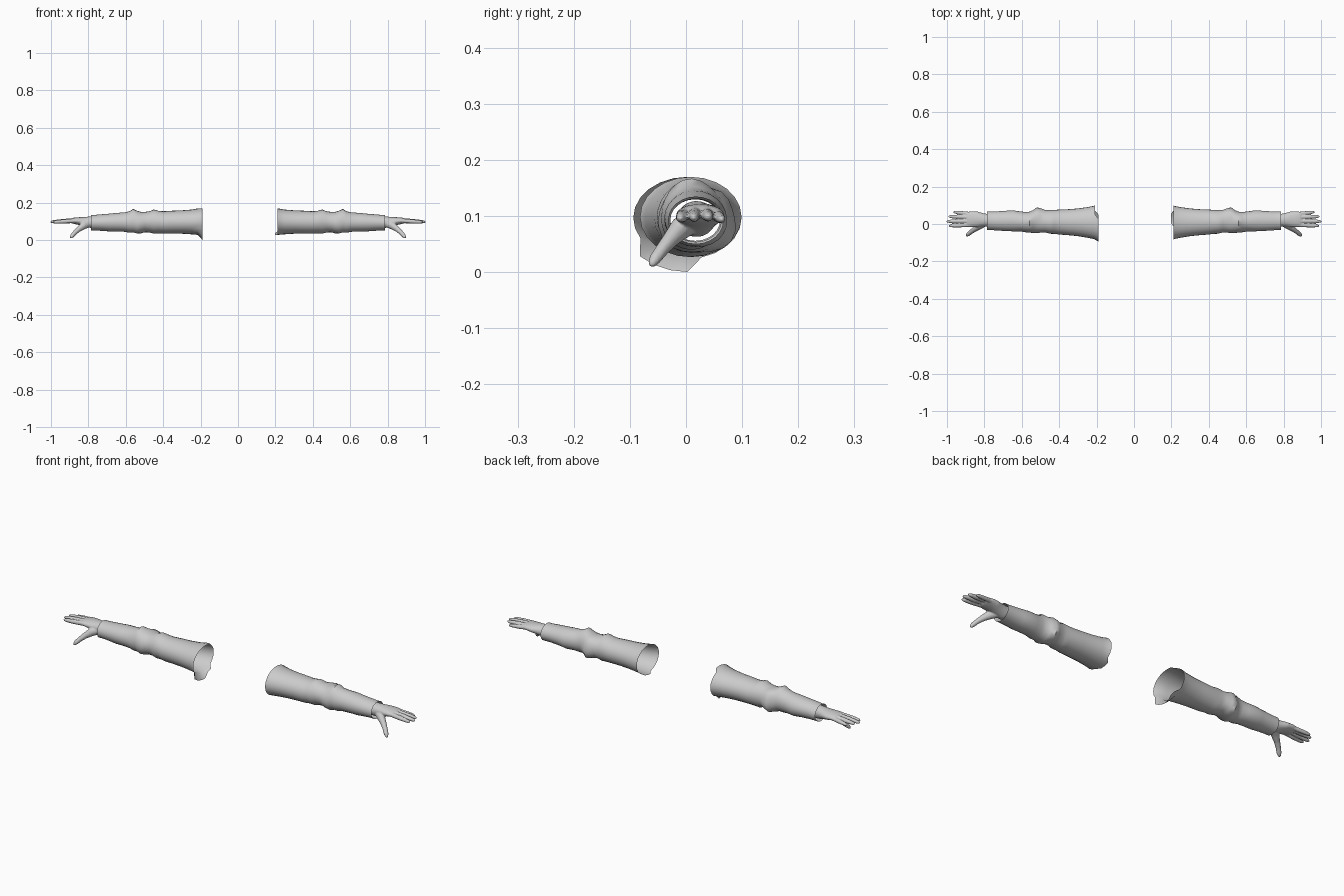
import bpy, bmesh, math
from mathutils import Vector

grey = bpy.data.materials.new("light grey")
grey.diffuse_color = (0.6, 0.6, 0.6, 1)


def finish(bm, name):
    bmesh.ops.recalc_face_normals(bm, faces=bm.faces)
    mesh = bpy.data.meshes.new(name)
    bm.to_mesh(mesh)
    bm.free()
    mesh.materials.append(grey)
    ob = bpy.data.objects.new(name, mesh)
    bpy.context.collection.objects.link(ob)
    bpy.context.view_layer.objects.active = ob
    for o in bpy.context.selected_objects:
        o.select_set(False)
    ob.select_set(True)
    return ob


def skin(bm, rings, caps):
    for a, b in zip(rings, rings[1:]):
        n = len(a)
        for i in range(n):
            bm.faces.new((a[i], a[(i + 1) % n], b[(i + 1) % n], b[i]))
    if caps:
        bm.faces.new(rings[0])
        bm.faces.new(rings[-1])


def limb(bm, path, sides=12):
    """Closed tube through (x, y, z, half width, half height)."""
    pts = [Vector(p[:3]) for p in path]
    rings = []
    for i, p in enumerate(path):
        d = (pts[min(i + 1, len(pts) - 1)] - pts[max(i - 1, 0)]).normalized()
        u = d.cross(Vector((0, 0, 1))).normalized()
        v = u.cross(d)
        rings.append([bm.verts.new(pts[i] + u * p[3] * math.cos(t) + v * p[4] * math.sin(t))
                      for t in (2 * math.pi * k / sides for k in range(sides))])
    skin(bm, rings, True)


def bump(x, t, x0, t0, wx, wt, h):
    """Rounded fold on the cloth at distance x0, angle t0 (degrees)."""
    dt = (math.degrees(t) - t0 + 180) % 360 - 180
    return h * math.exp(-((x - x0) / wx) ** 2 - (dt / wt) ** 2)


# x, front y, back y, bottom z, top z
SLEEVE = [
    (0.215, -0.080, 0.097, 0.028, 0.169), (0.25, -0.073, 0.090, 0.031, 0.163),
    (0.30, -0.065, 0.083, 0.034, 0.159), (0.35, -0.060, 0.079, 0.035, 0.157),
    (0.40, -0.056, 0.077, 0.035, 0.154), (0.425, -0.053, 0.075, 0.038, 0.156),
    (0.45, -0.052, 0.074, 0.037, 0.158), (0.475, -0.049, 0.074, 0.041, 0.153),
    (0.50, -0.047, 0.073, 0.043, 0.150), (0.52, -0.048, 0.071, 0.038, 0.150),
    (0.54, -0.047, 0.068, 0.037, 0.156), (0.56, -0.044, 0.065, 0.041, 0.159),
    (0.58, -0.045, 0.064, 0.040, 0.153), (0.61, -0.041, 0.067, 0.045, 0.148),
    (0.65, -0.039, 0.072, 0.046, 0.145), (0.69, -0.037, 0.070, 0.048, 0.141),
    (0.74, -0.034, 0.067, 0.050, 0.137), (0.77, -0.032, 0.067, 0.051, 0.134),
    (0.785, -0.032, 0.067, 0.050, 0.135), (0.778, -0.028, 0.063, 0.054, 0.131),
    (0.72, -0.028, 0.061, 0.056, 0.130)]
FOLDS = [  # x, angle, length, spread, height
    (0.515, -25, 0.024, 40, 0.022), (0.515, 40, 0.022, 30, 0.014),
    (0.44, -60, 0.02, 35, 0.006), (0.45, 100, 0.015, 35, 0.006),
    (0.56, 95, 0.013, 40, 0.008), (0.48, 190, 0.016, 50, -0.005),
    (0.54, 215, 0.018, 40, 0.005), (0.60, 150, 0.02, 40, -0.004),
    (0.64, -40, 0.03, 40, 0.004), (0.68, 240, 0.02, 40, 0.003)]


def sleeve(side, name, sides=24):
    bm = bmesh.new()
    rows = list(SLEEVE)
    first = 0.205 if side > 0 else 0.19
    opening = (first, -0.082, 0.099, 0.027, 0.170) if side > 0 else (first, -0.094, 0.099, 0.024, 0.170)
    rows.insert(0, opening)
    rings = []
    for r, (x, y0, y1, z0, z1) in enumerate(rows):
        ring = []
        for k in range(sides):
            t = 2 * math.pi * k / sides
            deg = math.degrees(t)
            h = sum(bump(x, t, *f) for f in FOLDS) if r < len(rows) - 2 else 0
            c, s = math.cos(t), math.sin(t)
            px = x
            if r == 0 and side > 0:      # tongue below the opening
                px = 0.197 if 265 < deg < 305 else 0.212
            elif r == 0:                 # stepped back edge, hanging flap
                if deg < 70 or deg > 300:
                    px = 0.208
                if 220 < deg < 275:
                    h += 0.0235
            ring.append(bm.verts.new((side * px, (y0 + y1) / 2 + ((y1 - y0) / 2 + h) * c,
                                      (z0 + z1) / 2 + ((z1 - z0) / 2 + h) * s)))
        rings.append(ring)
    skin(bm, rings, False)
    finish(bm, name)
    bpy.ops.object.shade_smooth_by_angle(angle=math.radians(50))


def finger(bm, base, tip, r):
    a, b = Vector(base), Vector(tip)
    prof = [(0, 1.05), (0.3, 1.0), (0.5, 1.02), (0.75, 0.9), (0.9, 0.75), (0.97, 0.5), (1, 0.2)]
    limb(bm, [(*a.lerp(b, f), r * k, r * k) for f, k in prof])


def hand(side, name):
    bm = bmesh.new()
    # forearm, wrist and palm
    limb(bm, [(0.72, 0.018, 0.095, 0.034, 0.032), (0.78, 0.019, 0.095, 0.034, 0.032),
              (0.81, 0.022, 0.098, 0.036, 0.027), (0.84, 0.025, 0.101, 0.042, 0.022),
              (0.87, 0.025, 0.103, 0.043, 0.018), (0.89, 0.025, 0.104, 0.040, 0.014),
              (0.898, 0.025, 0.104, 0.034, 0.008)], 20)
    # four fingers
    finger(bm, (0.865, -0.004, 0.104), (0.990, -0.010, 0.096), 0.0110)
    finger(bm, (0.865, 0.016, 0.107), (1.003, 0.014, 0.097), 0.0112)
    finger(bm, (0.865, 0.036, 0.106), (0.993, 0.040, 0.098), 0.0110)
    finger(bm, (0.860, 0.053, 0.103), (0.967, 0.064, 0.094), 0.0100)
    # thumb
    limb(bm, [(0.795, 0.010, 0.090, 0.020, 0.022), (0.825, -0.010, 0.078, 0.019, 0.021),
              (0.852, -0.028, 0.058, 0.014, 0.015), (0.872, -0.043, 0.040, 0.012, 0.012),
              (0.886, -0.055, 0.024, 0.011, 0.011), (0.893, -0.061, 0.014, 0.007, 0.007),
              (0.895, -0.063, 0.011, 0.003, 0.003)])
    for v in bm.verts:
        v.co.x *= side
    ob = finish(bm, name)
    # melt the pieces into one skin
    m = ob.modifiers.new("melt", 'REMESH')
    m.mode, m.voxel_size, m.use_smooth_shade = 'VOXEL', 0.003, True
    m = ob.modifiers.new("soften", 'SMOOTH')
    m.factor, m.iterations = 0.5, 3
    m = ob.modifiers.new("lighten", 'DECIMATE')
    m.ratio = 0.3


for side, word in ((1, "right"), (-1, "left")):
    sleeve(side, word + "_sleeve")
    hand(side, word + "_hand")
